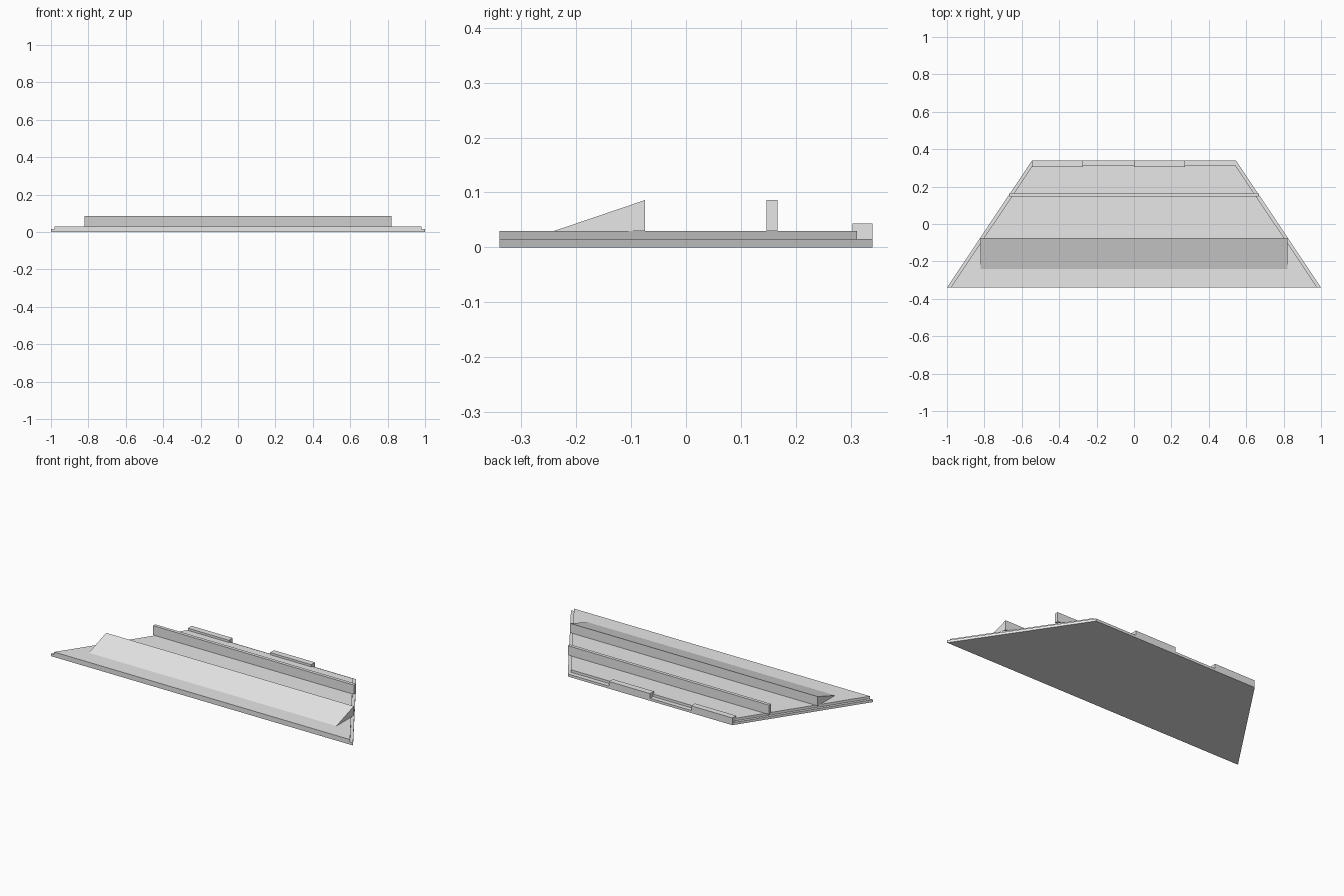
import bpy
import bmesh

if "Cube" in bpy.data.objects:
    bpy.data.objects.remove(bpy.data.objects["Cube"], do_unlink=True)

GREY = (0.8, 0.8, 0.8, 1)
mat = bpy.data.materials.new("plain grey")
mat.use_nodes = True
mat.diffuse_color = GREY
mat.node_tree.nodes["Principled BSDF"].inputs["Base Color"].default_value = GREY

FRONT, BACK = -0.34, 0.34


def half_width(y, inset=0.0):
    """Half the tapered plate's width at a given depth."""
    t = (y - FRONT) / (BACK - FRONT)
    return 1 - 0.455 * t - inset


def prism(name, outline, offset):
    """Extrude a planar outline along an offset vector."""
    bm = bmesh.new()
    face = bm.faces.new([bm.verts.new(p) for p in outline])
    ext = bmesh.ops.extrude_face_region(bm, geom=[face])
    moved = [v for v in ext["geom"] if isinstance(v, bmesh.types.BMVert)]
    bmesh.ops.translate(bm, verts=moved, vec=offset)
    bmesh.ops.recalc_face_normals(bm, faces=bm.faces)
    mesh = bpy.data.meshes.new(name)
    bm.to_mesh(mesh)
    bm.free()
    mesh.materials.append(mat)
    obj = bpy.data.objects.new(name, mesh)
    bpy.context.collection.objects.link(obj)
    return obj


def plate(name, y1, z0, z1, inset):
    a, b = half_width(FRONT, inset), half_width(y1, inset)
    outline = [(-a, FRONT, z0), (a, FRONT, z0), (b, y1, z0), (-b, y1, z0)]
    return prism(name, outline, (0, 0, z1 - z0))


def side_profile(name, points, x0, x1):
    """Extrude a (y, z) profile across the width."""
    return prism(name, [(x0, y, z) for y, z in points], (x1 - x0, 0, 0))


def bar(name, x0, x1, y0, y1, z0, z1):
    return side_profile(name, [(y0, z0), (y1, z0), (y1, z1), (y0, z1)], x0, x1)


# Two stacked tapered plates, the upper one slightly inset
plate("lower_plate", BACK, 0, 0.015, 0)
plate("upper_plate", 0.312, 0.015, 0.03, 0.02)

# Front wedge and upright rail
side_profile("front_ramp", [(-0.24, 0.03), (-0.075, 0.03), (-0.075, 0.086)], -0.82, 0.82)
bar("cross_rail", -0.665, 0.665, 0.147, 0.167, 0.03, 0.086)

# Alternating raised blocks along the back edge
for name, x0 in (("right_back_block", -0.545), ("left_back_block", 0.0)):
    bar(name, x0, x0 + 0.272, 0.304, BACK, 0.015, 0.043)
